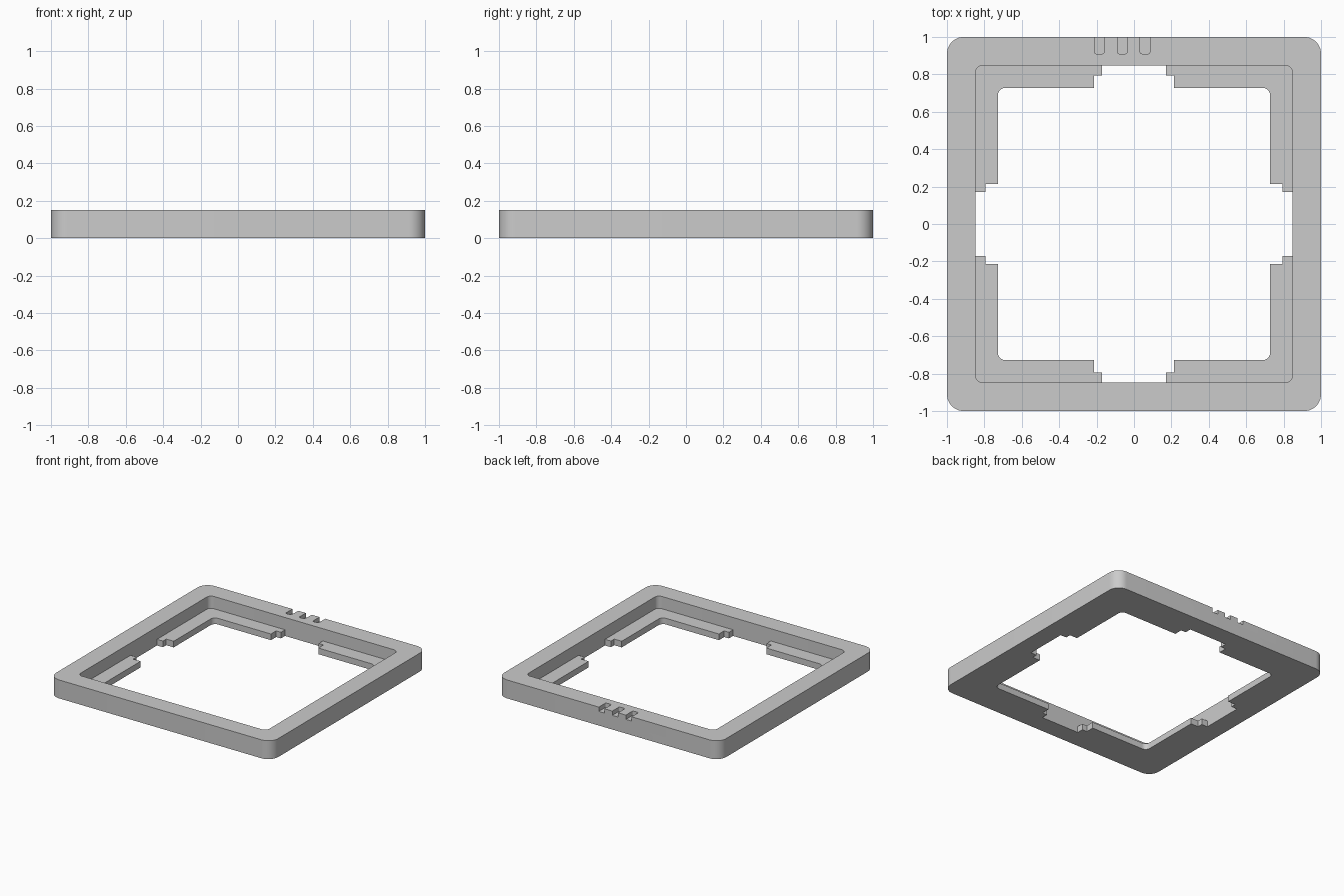
import bpy
import bmesh
from math import cos, sin, pi, radians

if "Cube" in bpy.data.objects:
    bpy.data.objects.remove(bpy.data.objects["Cube"])

HEIGHT = 0.15
LEDGE = 0.05
RECESS = 0.848

grey = bpy.data.materials.new("plain grey")
grey.use_nodes = True
grey.diffuse_color = (0.6, 0.6, 0.6, 1)
grey.node_tree.nodes["Principled BSDF"].inputs["Base Color"].default_value = (0.6, 0.6, 0.6, 1)


def block(name, hx, hy, z0, z1, radius=0.0, steps=10, centre=(0, 0)):
    """Upright block with rounded vertical corners."""
    bm = bmesh.new()
    verts = []
    for i, (sx, sy) in enumerate([(1, 1), (-1, 1), (-1, -1), (1, -1)]):
        for k in range(steps + 1 if radius else 1):
            a = (i + k / steps) * pi / 2
            x = sx * (hx - radius) + radius * cos(a)
            y = sy * (hy - radius) + radius * sin(a)
            verts.append(bm.verts.new((x + centre[0], y + centre[1], z0)))
    base = bm.faces.new(verts)
    top = bmesh.ops.extrude_face_region(bm, geom=[base])
    moved = [v for v in top["geom"] if isinstance(v, bmesh.types.BMVert)]
    bmesh.ops.translate(bm, verts=moved, vec=(0, 0, z1 - z0))
    bmesh.ops.recalc_face_normals(bm, faces=bm.faces)
    mesh = bpy.data.meshes.new(name)
    bm.to_mesh(mesh)
    bm.free()
    mesh.materials.append(grey)
    obj = bpy.data.objects.new(name, mesh)
    bpy.context.collection.objects.link(obj)
    return obj


def cut(target, cutter):
    """Subtract the cutter and remove it."""
    bpy.context.view_layer.objects.active = target
    mod = target.modifiers.new("cut", "BOOLEAN")
    mod.operation = "DIFFERENCE"
    mod.solver = "EXACT"
    mod.object = cutter
    bpy.ops.object.modifier_apply(modifier=mod.name)
    bpy.data.objects.remove(cutter)


# Outer frame with a recess that leaves a thin ledge at the bottom
frame = block("frame", 1, 1, 0, HEIGHT, 0.09)
cut(frame, block("recess", RECESS, RECESS, LEDGE, 0.3, 0.04))

# Opening through the ledge, with a stepped gap in the middle of each side
cut(frame, block("opening", 0.728, 0.728, -0.1, 0.3, 0.04))
for half, reach in [(0.213, 0.795), (0.17, RECESS)]:
    cut(frame, block("gap_across", reach, half, -0.1, 0.3))
    cut(frame, block("gap_along", half, reach, -0.1, 0.3))

# Three shallow notches in the top of the back edge
for x in (-0.185, -0.063, 0.059):
    cut(frame, block("notch", 0.026, 0.1, HEIGHT - 0.035, 0.3, 0.01, 4, (x, 1.01)))

# Smooth the rounded corners, keep the edges sharp
bpy.ops.object.select_all(action="DESELECT")
frame.select_set(True)
bpy.context.view_layer.objects.active = frame
bpy.ops.object.shade_smooth_by_angle(angle=radians(30))
